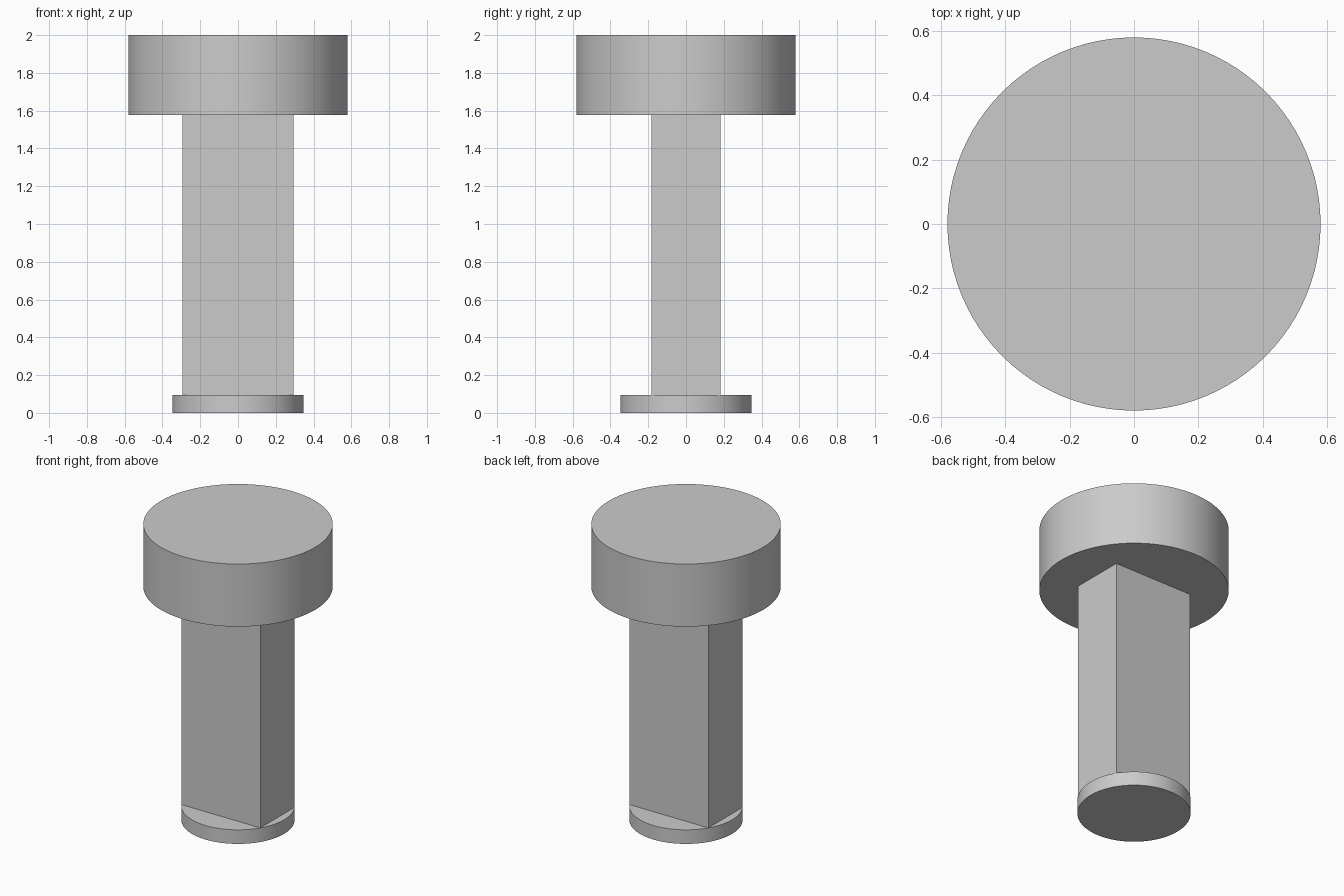
import bpy
import math

cube = bpy.data.objects.get("Cube")
if cube:
    bpy.data.objects.remove(cube, do_unlink=True)

# Single plain grey
GREY = (0.6, 0.6, 0.6, 1.0)
grey = bpy.data.materials.new("plain_grey")
grey.use_nodes = True
grey.diffuse_color = GREY
grey.node_tree.nodes["Principled BSDF"].inputs["Base Color"].default_value = GREY

BASE_TOP = 0.095
HEAD_BOTTOM = 1.577
HEIGHT = 2.0


def finish(name):
    obj = bpy.context.object
    obj.name = name
    obj.data.name = name
    obj.data.materials.append(grey)
    return obj


def disc(name, radius, bottom, top):
    bpy.ops.mesh.primitive_cylinder_add(
        vertices=96, radius=radius, depth=top - bottom,
        location=(0, 0, (bottom + top) / 2))
    finish(name)
    bpy.ops.object.shade_smooth_by_angle(angle=math.radians(30))


# Round foot and wide round head
disc("foot_disc", 0.347, 0, BASE_TOP)
disc("head_disc", 0.58, HEAD_BOTTOM, HEIGHT)

# Rectangular shank whose corners reach the rim of the foot
bpy.ops.mesh.primitive_cube_add(size=1, location=(0, 0, (BASE_TOP + HEAD_BOTTOM) / 2))
shank = finish("shank")
shank.scale = (0.59, 0.366, HEAD_BOTTOM - BASE_TOP)
bpy.ops.object.transform_apply(location=False, rotation=False, scale=True)
